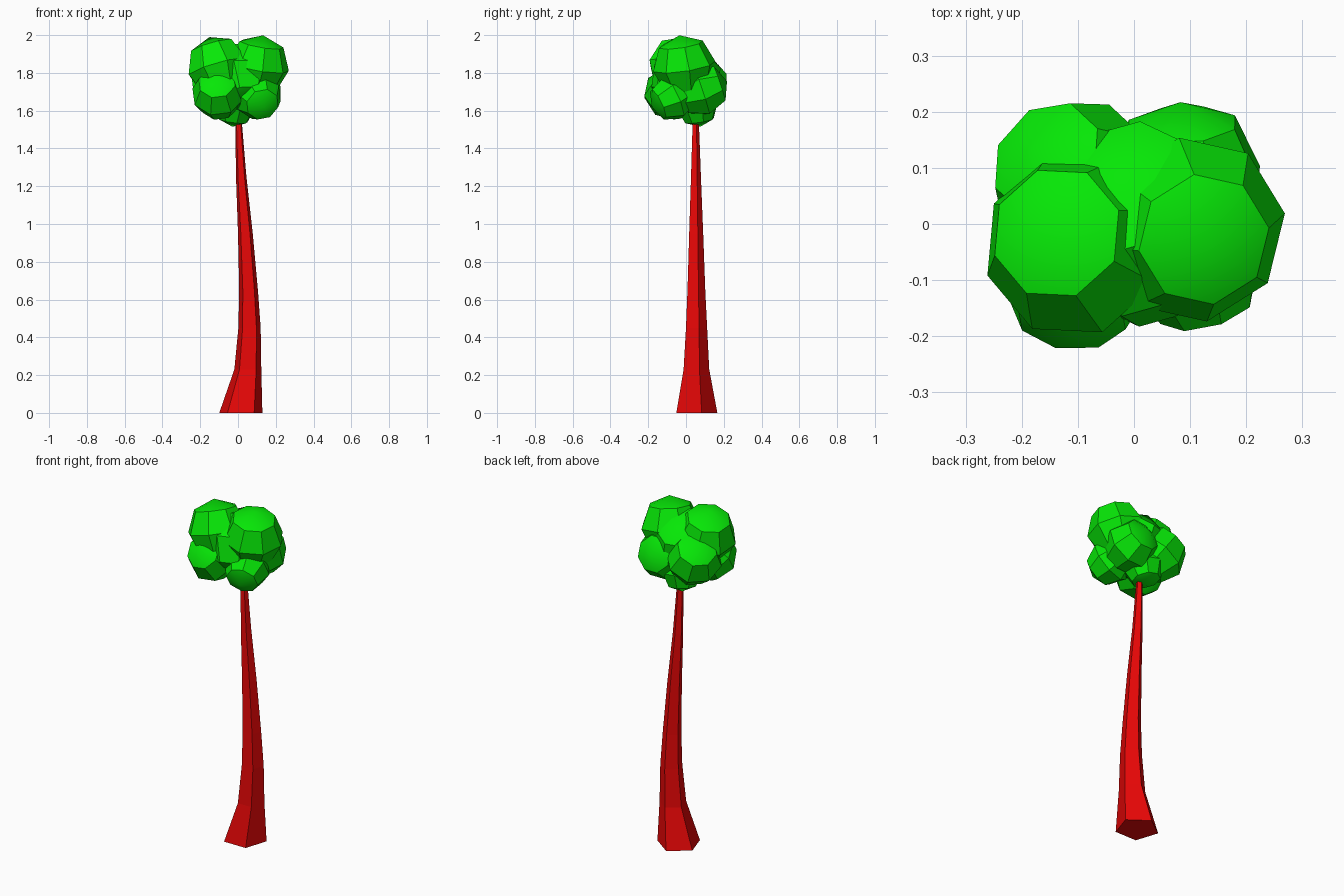
import bpy, bmesh, math
from mathutils import Matrix, Vector, Euler

cube = bpy.data.objects.get("Cube")
if cube:
    bpy.data.objects.remove(cube, do_unlink=True)


def make_material(name, colour):
    mat = bpy.data.materials.new(name)
    mat.use_nodes = True
    mat.diffuse_color = colour
    mat.node_tree.nodes["Principled BSDF"].inputs["Base Color"].default_value = colour
    return mat


def add_object(name, bm, mat):
    bmesh.ops.recalc_face_normals(bm, faces=bm.faces)
    mesh = bpy.data.meshes.new(name)
    bm.to_mesh(mesh)
    bm.free()
    mesh.materials.append(mat)
    obj = bpy.data.objects.new(name, mesh)
    bpy.context.collection.objects.link(obj)
    return obj


bark = make_material("bark red", (0.8, 0.002, 0.002, 1))
leaf = make_material("leaf green", (0.002, 0.8, 0.002, 1))

# Trunk: five-sided rings along a bent centre line (x, y, z, radius)
rings = [
    (0.015, 0.046, 0.0, 0.12),
    (0.052, 0.048, 0.23, 0.075),
    (0.061, 0.05, 0.45, 0.062),
    (0.056, 0.05, 0.65, 0.052),
    (0.039, 0.05, 0.95, 0.041),
    (0.017, 0.05, 1.25, 0.029),
    (0.0, 0.05, 1.6, 0.016),
]
bm = bmesh.new()
loops = []
for x, y, z, r in rings:
    angles = [math.pi / 2 + math.tau * i / 5 for i in range(5)]
    loops.append([bm.verts.new((x + r * math.cos(a), y + r * math.sin(a), z)) for a in angles])
for low, high in zip(loops, loops[1:]):
    for i in range(5):
        j = (i + 1) % 5
        bm.faces.new((low[i], low[j], high[j], high[i]))
bm.faces.new(loops[0][::-1])
bm.faces.new(loops[-1])
add_object("trunk", bm, bark)

# Foliage: overlapping coarse spheres (name, centre, radius, tilt in degrees)
clumps = [
    ("upper_left_clump", (0.105, -0.01, 1.835), 0.168, (10, 8, 10)),
    ("upper_right_clump", (-0.105, -0.035, 1.828), 0.17, (-14, -12, 20)),
    ("front_right_clump", (-0.105, -0.085, 1.69), 0.142, (50, -25, 15)),
    ("front_left_clump", (0.108, -0.07, 1.67), 0.126, (115, 10, 20)),
    ("back_right_clump", (-0.105, 0.075, 1.73), 0.154, (-35, -15, 30)),
    ("back_left_clump", (0.09, 0.08, 1.71), 0.145, (-70, 20, 10)),
    ("bottom_clump", (-0.015, 0.06, 1.625), 0.112, (10, 5, 15)),
    ("middle_clump", (0.01, 0.0, 1.775), 0.19, (-30, 10, 35)),
]
for name, centre, radius, tilt in clumps:
    bm = bmesh.new()
    turn = Euler([math.radians(a) for a in tilt]).to_matrix().to_4x4()
    bmesh.ops.create_uvsphere(bm, u_segments=8, v_segments=4, radius=radius,
                              matrix=Matrix.Translation(Vector(centre)) @ turn)
    obj = add_object(name, bm, leaf)
    bpy.ops.object.select_all(action="DESELECT")
    obj.select_set(True)
    bpy.context.view_layer.objects.active = obj
    bpy.ops.object.shade_smooth_by_angle(angle=math.radians(30))
